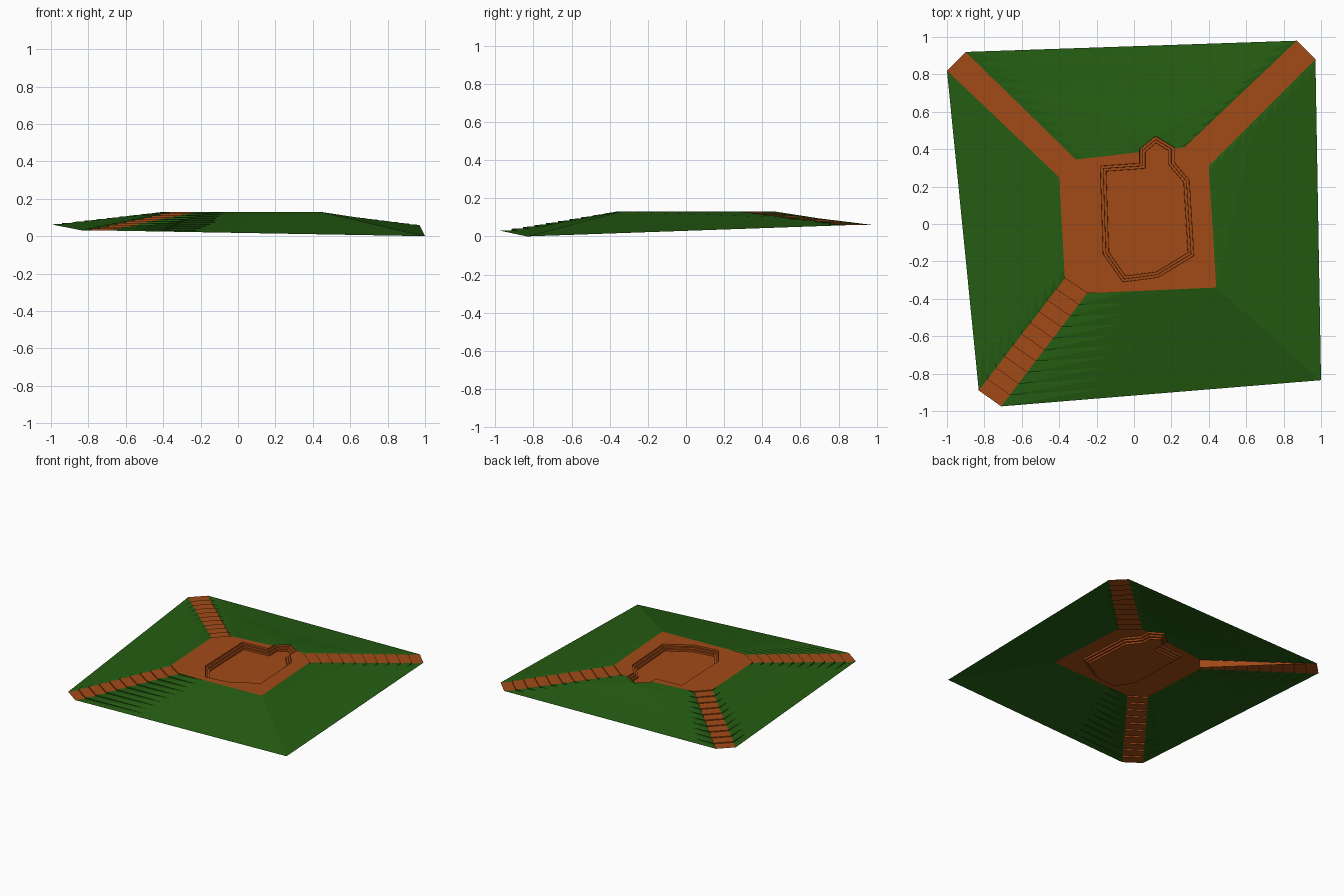
import bpy, bmesh
from mathutils import Vector as V

if "Cube" in bpy.data.objects:
    bpy.data.objects.remove(bpy.data.objects["Cube"])

TOP, N = 0.13, 10


def material(name, rgb):
    m = bpy.data.materials.new(name)
    m.diffuse_color = (*rgb, 1)
    m.use_nodes = True
    m.node_tree.nodes["Principled BSDF"].inputs["Base Color"].default_value = m.diffuse_color
    return m


CLAY = material("clay", (0.36, 0.068, 0.008))
GRASS = material("grass", (0.018, 0.108, 0.006))


def build(name, faces, mat):
    """Join point-list faces into one flat-shaded, upward-facing surface."""
    bm = bmesh.new()
    for pts in faces:
        bm.faces.new([bm.verts.new(p) for p in pts])
    bmesh.ops.remove_doubles(bm, verts=bm.verts, dist=0.0002)
    bmesh.ops.triangulate(bm, faces=[f for f in bm.faces if len(f.verts) > 3])
    bmesh.ops.recalc_face_normals(bm, faces=bm.faces)
    if sum(f.normal.z * f.calc_area() for f in bm.faces) < 0:
        bmesh.ops.reverse_faces(bm, faces=bm.faces)
    me = bpy.data.meshes.new(name)
    bm.to_mesh(me)
    bm.free()
    me.materials.append(mat)
    ob = bpy.data.objects.new(name, me)
    bpy.context.collection.objects.link(ob)
    return ob


# Path edges and the bare corner: (outer end, plateau end)
def edge(ox, oy, oz, ix, iy):
    return V((ox, oy, oz)), V((ix, iy, TOP))


nw_a, nw_b = edge(-1, .82, .063, -.40, .25), edge(-.9, .92, .063, -.31, .345)
ne_a, ne_b = edge(.87, .98, .06, .27, .41), edge(.97, .88, .06, .40, .31)
sw_a, sw_b = edge(-.83, -.89, .03, -.37, -.29), edge(-.71, -.975, .03, -.25, -.37)
se = edge(1, -.835, 0, .44, -.34)


def stair(e):
    """Stepped line along an edge: tread, riser, tread, riser..."""
    o, i = e
    pts = [o.copy()]
    for k in range(N):
        hi = o.lerp(i, (k + 1) / N)
        pts += [V((hi.x, hi.y, pts[-1].z)), hi]
    return pts


# Stepped paths
for name, a, b in (("north_west_steps", nw_a, nw_b), ("north_east_steps", ne_a, ne_b),
                   ("south_west_steps", sw_a, sw_b)):
    A, B = stair(a), stair(b)
    build(name, [(A[k], A[k + 1], B[k + 1], B[k]) for k in range(2 * N)], CLAY)

# Wall under one side of the north-west steps
o, i = nw_b
build("steps_side_wall", [(o, i, V((i.x, i.y, o.z)))], CLAY)

# Pool rim, counter-clockwise
RIM = [V((x, y, TOP)) for x, y in (
    (.03, .325), (-.18, .31), (-.165, -.16), (-.06, -.31), (.13, -.285), (.32, -.17),
    (.295, .235), (.215, .33), (.215, .41), (.115, .47), (.03, .40))]
gate_l, gate_r = V((.03, .384, TOP)), V((.215, .404, TOP))

# Plateau wraps around the pool and opens at the notch
build("plateau", [[nw_b[1], nw_a[1], sw_a[1], sw_b[1], se[1], ne_b[1], ne_a[1], gate_r]
                  + RIM[7::-1] + [gate_l]], CLAY)


def inset(loop, d, z):
    out = []
    for k, p in enumerate(loop):
        u = (p - loop[k - 1]).xy.normalized()
        w = (loop[(k + 1) % len(loop)] - p).xy.normalized()
        n1, n2 = V((-u.y, u.x)), V((-w.y, w.x))
        m = (n1 + n2) * d / (1 + n1.dot(n2))
        out.append(V((p.x + m.x, p.y + m.y, z)))
    return out


# Sunken pool: three risers, two ledges and a floor
rings = [RIM]
for k in range(3):
    z = TOP - .013 * (k + 1)
    rings.append(inset(RIM, .015 * k + .001, z))
    if k < 2:
        rings.append(inset(RIM, .015 * (k + 1), z))
n = len(RIM)
faces = [(r[k], r[(k + 1) % n], s[(k + 1) % n], s[k])
         for r, s in zip(rings, rings[1:]) for k in range(n)]
build("pool", faces + [rings[-1]], CLAY)


def slope(name, e0, e1, u0, u1, notch=()):
    """Grass bank between two edges; terraces fade out over u0 / u1."""
    faces, chains = [], []
    for e, other, u in ((e0, e1, u0), (e1, e0, u1)):
        if not u:
            chains.append(list(e))
            continue
        S = stair(e)
        P = []
        for k in range(N):
            v = (k + .9) / N
            P.append(e[0].lerp(e[1], v).lerp(other[0].lerp(other[1], v), u))
            faces += [(S[2 * k], S[2 * k + 1], P[k]), (S[2 * k + 1], S[2 * k + 2], P[k])]
            if k:
                faces.append((P[k - 1], S[2 * k], P[k]))
        chains.append([e[0]] + P + [e[1]])
    faces.append(chains[0] + list(notch) + chains[1][::-1])
    build(name, faces, GRASS)


# Grass banks on four sides
slope("north_bank", nw_b, ne_a, .10, .05, [gate_l, RIM[10], RIM[9], RIM[8], gate_r])
slope("east_bank", ne_b, se, .05, 0)
slope("south_bank", sw_b, se, .3, 0)
slope("west_bank", sw_a, nw_a, .10, .12)
